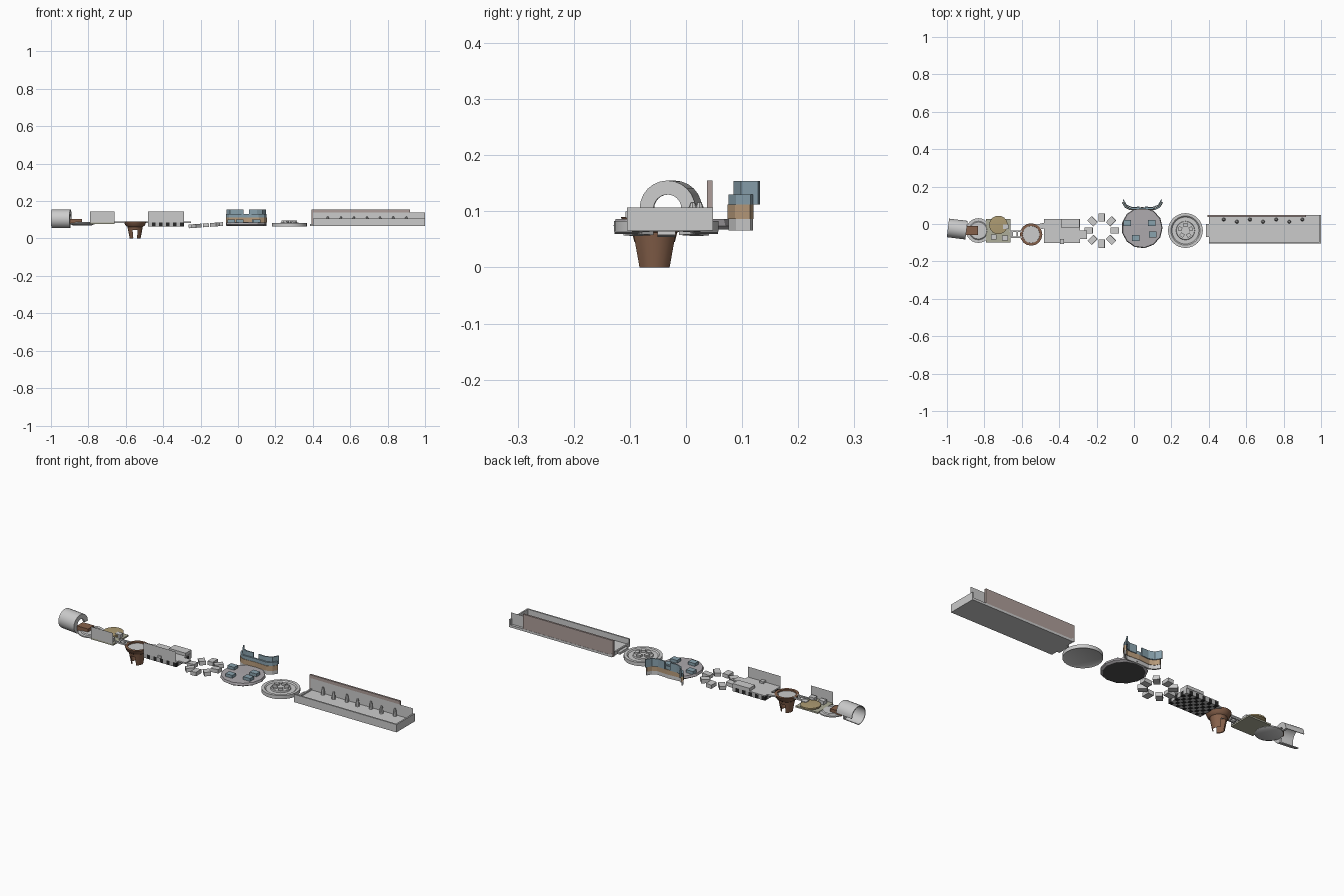
import bpy, bmesh, math
from mathutils import Matrix, Vector

if "Cube" in bpy.data.objects:
    bpy.data.objects.remove(bpy.data.objects["Cube"])


def mat(name, *c):
    m = bpy.data.materials.new(name)
    m.diffuse_color = (*c, 1)
    m.use_nodes = True
    m.node_tree.nodes["Principled BSDF"].inputs["Base Color"].default_value = m.diffuse_color
    return m


CLAY = mat("clay", 0.24, 0.12, 0.07)
BLACK = mat("black", 0.02, 0.02, 0.02)
DARK = mat("dark", 0.08, 0.08, 0.08)
BLUE = mat("slate_blue", 0.25, 0.36, 0.42)
ORANGE = mat("tan", 0.48, 0.33, 0.2)
MOSS = mat("moss", 0.42, 0.42, 0.32)
YELLOW = mat("ochre", 0.42, 0.33, 0.17)
MAUVE = mat("mauve", 0.42, 0.4, 0.42)
PINK = mat("dusty_pink", 0.42, 0.34, 0.32)


def finish(name, bm, mats=(), smooth=False):
    me = bpy.data.meshes.new(name)
    bm.to_mesh(me)
    bm.free()
    ob = bpy.data.objects.new(name, me)
    bpy.context.collection.objects.link(ob)
    for m in mats:
        if m:
            me.materials.append(m)
    if smooth:
        bpy.context.view_layer.objects.active = ob
        ob.select_set(True)
        bpy.ops.object.shade_smooth_by_angle(angle=math.radians(35))
        ob.select_set(False)
    return ob


def add_box(bm, x0, x1, y0, y1, z0, z1, rot=0, pivot=(0, 0)):
    m = (Matrix.Translation((*pivot, 0)) @ Matrix.Rotation(rot, 4, 'Z') @
         Matrix.Translation(((x0 + x1) / 2, (y0 + y1) / 2, (z0 + z1) / 2)) @
         Matrix.Diagonal((x1 - x0, y1 - y0, z1 - z0, 1)))
    return bmesh.ops.create_cube(bm, size=1, matrix=m)['verts']


def box(name, dims, m=None):
    bm = bmesh.new()
    add_box(bm, *dims)
    return finish(name, bm, [m])


def panel(name, x0, x1, y, z0, z1, m=None):
    bm = bmesh.new()
    bm.faces.new([bm.verts.new(p) for p in
                  ((x0, y, z0), (x1, y, z0), (x1, y, z1), (x0, y, z1))])
    return finish(name, bm, [m])


def lathe(name, cx, cy, prof, n=24, m=None, skip=lambda i, k: False, smooth=True):
    # revolves (radius, z) pairs; skip drops chosen faces
    bm = bmesh.new()
    rings = [[bm.verts.new((cx + r * math.cos(2 * math.pi * k / n),
                            cy + r * math.sin(2 * math.pi * k / n), z))
              for k in range(n)] for r, z in prof]
    for i in range(len(prof) - 1):
        for k in range(n):
            if not skip(i, k):
                j = (k + 1) % n
                bm.faces.new((rings[i][k], rings[i][j], rings[i + 1][j], rings[i + 1][k]))
    bmesh.ops.remove_doubles(bm, verts=bm.verts, dist=1e-5)
    return finish(name, bm, [m], smooth)


def wall(name, pts, z0, z1, m, t=0.006):
    # curved upright sheet following a plan curve
    bm = bmesh.new()
    lo = [bm.verts.new((x, y, z0)) for x, y in pts]
    hi = [bm.verts.new((x, y, z1)) for x, y in pts]
    for i in range(len(pts) - 1):
        bm.faces.new((lo[i], lo[i + 1], hi[i + 1], hi[i]))
    ob = finish(name, bm, [m])
    s = ob.modifiers.new("thickness", 'SOLIDIFY')
    s.thickness, s.offset = t, 0
    return ob


# open barrel at the left end, slightly turned
bm = bmesh.new()
N, secs = 18, []
for k in range(N + 1):
    a = math.radians(270 * k / N)
    secs.append([bm.verts.new((x, r * math.cos(a), r * math.sin(a)))
                 for x, r in ((-0.05, 0.05), (0.05, 0.05), (0.05, 0.025), (0.04, 0.025),
                              (0.04, 0.046), (-0.05, 0.046))])
for p, q in zip(secs, secs[1:]):
    for i in range(6):
        bm.faces.new((p[i], q[i], q[(i + 1) % 6], p[(i + 1) % 6]))
for s in (secs[0], secs[-1]):
    bm.faces.new(s)
bmesh.ops.recalc_face_normals(bm, faces=bm.faces)
ob = finish("barrel_shell", bm, smooth=True)
ob.location = (-0.945, -0.027, 0.105)
ob.rotation_euler.z = math.radians(-7)

# axle block and dish
box("axle_block", (-0.9, -0.835, -0.06, -0.01, 0.08, 0.104), CLAY)
lathe("dish", -0.832, -0.035, [(0, 0.07), (0.05, 0.07), (0.066, 0.077), (0.066, 0.083),
                               (0.05, 0.083), (0.045, 0.087), (0, 0.088)])

# mossy tile with its front panel
box("moss_plate", (-0.79, -0.66, -0.1, 0.028, 0.078, 0.086), MOSS)
panel("moss_front_panel", -0.79, -0.66, -0.1, 0.08, 0.145)
lathe("moss_mound", -0.725, -0.005, [(0.03, 0.086), (0.05, 0.092), (0.05, 0.1), (0, 0.104)], 14, YELLOW)
for i, (x, y) in enumerate(((-0.75, -0.07), (-0.685, -0.015), (-0.69, -0.075))):
    box(f"moss_block_{i}", (x - 0.015, x + 0.015, y - 0.013, y + 0.013, 0.086, 0.105))

# ladder link to the pot
for i, y in enumerate((-0.072, -0.04)):
    box(f"link_rail_{i}", (-0.665, -0.6, y - 0.004, y + 0.004, 0.084, 0.092))
for i, x in enumerate((-0.65, -0.625)):
    box(f"link_rung_{i}", (x - 0.004, x + 0.004, -0.072, -0.04, 0.085, 0.091))

# clay pot with broken sides
lathe("clay_pot", -0.55, -0.056,
      [(0.046, 0.085), (0.036, 0.045), (0.026, 0.003), (0.029, 0), (0.041, 0.062), (0.052, 0.07),
       (0.06, 0.09), (0.046, 0.09), (0.046, 0.08)], 16, CLAY,
      lambda i, k: i in (1, 2, 3) and k in (3, 4, 11, 12))
lathe("pot_filling", -0.55, -0.056, [(0, 0.083), (0.046, 0.083)], 16)

# arm from pot to checkered block
bm = bmesh.new()
add_box(bm, 0, 0.12, -0.015, 0.015, 0.082, 0.09, math.radians(13), (-0.52, -0.018))
finish("pot_arm", bm)

# checkered block
bm = bmesh.new()
nx, ny = 10, 6
dx, dy = 0.19 / nx, 0.128 / ny
for i in range(nx):
    for j in range(ny):
        vs = add_box(bm, -0.48 + i * dx, -0.48 + (i + 1) * dx,
                     -0.102 + j * dy, -0.102 + (j + 1) * dy, 0.064, 0.086)
        for f in {f for v in vs for f in v.link_faces}:
            f.material_index = (i + j) % 2
finish("checkered_block", bm, [mat("pale_grey", 0.5, 0.5, 0.5), BLACK])
box("checkered_block_top", (-0.48, -0.29, -0.102, 0.026, 0.086, 0.09))
panel("checkered_front_panel", -0.48, -0.29, -0.102, 0.088, 0.145)
box("checkered_back_box", (-0.39, -0.292, -0.02, 0.028, 0.09, 0.106))
box("checkered_foot", (-0.395, -0.375, -0.108, -0.08, 0.088, 0.1))
box("gear_connector", (-0.29, -0.25, -0.08, -0.035, 0.083, 0.09))

# ring of eight blocks
bm = bmesh.new()
for k in range(8):
    add_box(bm, 0.048, 0.092, -0.016, 0.016, -0.01, 0.01, k * math.pi / 4)
ob = finish("block_ring", bm)
ob.location = (-0.172, -0.035, 0.071)
ob.rotation_euler.y = math.radians(-4)

# faceted platform with small blocks
lathe("platform", 0.043, -0.02, [(0, 0.068), (0.1, 0.068), (0.11, 0.074), (0.106, 0.086), (0, 0.088)],
      13, MAUVE, smooth=False)
lathe("platform_underside", 0.043, -0.02, [(0, 0.067), (0.099, 0.067)], 13, DARK)
for i, (x, y) in enumerate(((-0.035, 0.005), (0.095, 0.005), (0.1, -0.055), (0.01, -0.075))):
    box(f"platform_block_{i}", (x - 0.02, x + 0.02, y - 0.016, y + 0.016, 0.086, 0.102), BLUE)

# curved back screen with two raised ends
arc = [(0.045, 0.084), (0.11, 0.08), (0.135, 0.092), (0.15, 0.117)]
full = [(0.09 - x, y) for x, y in reversed(arc[1:])] + arc
wall("screen_base", full, 0.066, 0.088, None, 0.008)
wall("screen_band", full, 0.086, 0.112, ORANGE, 0.012)
wall("screen_cap", full, 0.112, 0.13, BLUE, 0.008)
horn = [(0.06, 0.09), (0.1, 0.088), (0.13, 0.1), (0.148, 0.13)]
for side, pts in (("right", horn), ("left", [(0.09 - x, y) for x, y in horn])):
    wall(f"screen_horn_{side}", pts, 0.112, 0.154, BLUE)

# flat wheel with hub
lathe("wheel", 0.275, -0.035, [(0, 0.07), (0.08, 0.07), (0.093, 0.064), (0.093, 0.083), (0.078, 0.083),
                               (0.072, 0.078), (0.05, 0.078), (0.048, 0.085), (0, 0.085)], 32)
bm = bmesh.new()
for k in range(5):
    add_box(bm, 0.02, 0.04, -0.011, 0.011, 0.084, 0.095, k * math.tau / 5 + 0.3, (0.275, -0.035))
finish("wheel_hub_lugs", bm)

# long trough
box("trough_floor", (0.4, 1.0, -0.105, 0.048, 0.066, 0.078))
box("trough_front_wall", (0.4, 1.0, -0.105, -0.097, 0.066, 0.107))
box("trough_right_end", (0.992, 1.0, -0.105, 0.048, 0.066, 0.107))
box("trough_left_lip", (0.4, 0.408, -0.105, 0.048, 0.066, 0.085))
panel("trough_back_wall", 0.4, 1.0, 0.035, 0.07, 0.139)
box("trough_back_panel", (0.393, 0.92, 0.037, 0.047, 0.07, 0.155), PINK)
box("trough_tab", (0.385, 0.405, -0.07, 0.0, 0.066, 0.078))
for i in range(7):
    lathe(f"trough_peg_{i}", 0.48 + i * 0.07, 0.012 if i % 2 else 0.024,
          [(0.01, 0.078), (0.008, 0.105), (0.004, 0.116), (0, 0.117)], 8)
